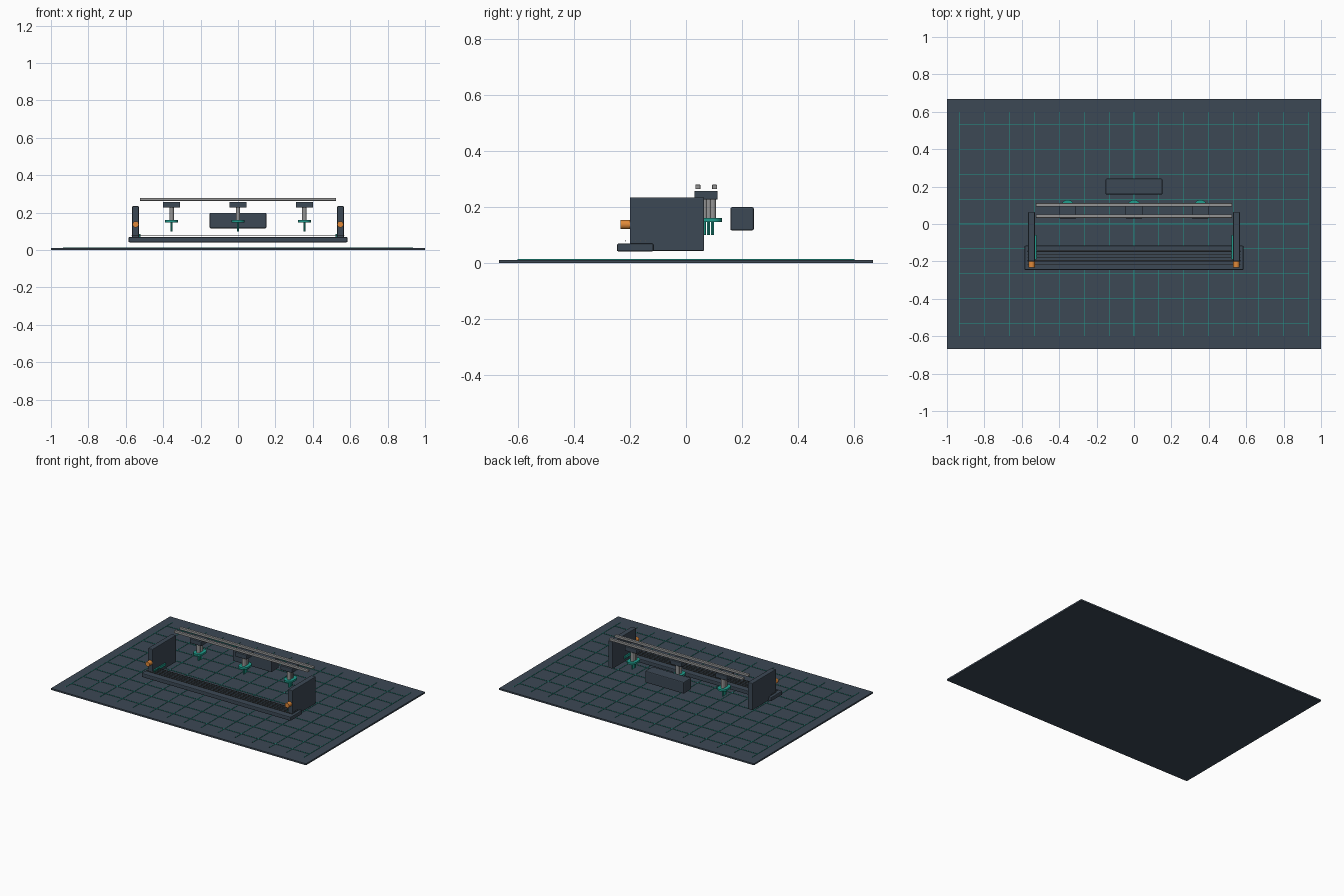
import bpy, math

if "Cube" in bpy.data.objects:
    bpy.data.objects.remove(bpy.data.objects["Cube"])

def material(name, rgb):
    m = bpy.data.materials.new(name)
    m.diffuse_color = (*rgb, 1)
    m.use_nodes = True
    m.node_tree.nodes["Principled BSDF"].inputs["Base Color"].default_value = m.diffuse_color
    return m

SLATE = material("slate", (0.045, 0.065, 0.09))
TEAL = material("teal", (0.015, 0.34, 0.27))
ORANGE = material("orange", (0.75, 0.25, 0.04))
STEEL = material("steel", (0.3, 0.3, 0.3))
WIRE = material("wire", (0.09, 0.085, 0.07))

def box(name, x, y, z, mat, bevel=0.0):
    """Box from (min, max) pairs on each axis."""
    bpy.ops.mesh.primitive_cube_add(size=1, location=[(a + b) / 2 for a, b in (x, y, z)])
    o = bpy.context.object
    o.name = name
    o.scale = [b - a for a, b in (x, y, z)]
    bpy.ops.object.transform_apply(location=False, rotation=False, scale=True)
    o.data.materials.append(mat)
    if bevel:
        b = o.modifiers.new("bevel", 'BEVEL')
        b.width, b.segments = bevel, 2
    return o

def cyl(name, loc, r, length, mat, axis='Z', sides=24):
    rot = {'X': (0, math.pi / 2, 0), 'Y': (math.pi / 2, 0, 0), 'Z': (0, 0, 0)}[axis]
    bpy.ops.mesh.primitive_cylinder_add(vertices=sides, radius=r, depth=length,
                                        location=loc, rotation=rot)
    o = bpy.context.object
    o.name = name
    o.data.materials.append(mat)
    bpy.ops.object.shade_smooth_by_angle()
    return o

# floor plate with thin inlaid grid lines
box("floor_plate", (-1, 1), (-0.667, 0.667), (0, 0.011), SLATE)
STEP = 0.4 / 3
for i in range(-7, 8):
    box("grid_line_y", (i * STEP - .0015, i * STEP + .0015), (-0.6, 0.6), (0.01, 0.0135), TEAL)
for j in range(-4, 5):
    box("grid_line_x", (-0.933, 0.933), (j * STEP - .0015, j * STEP + .0015), (0.01, 0.0135), TEAL)

# front bed with wires stretched above it
box("front_bed", (-0.585, 0.585), (-0.246, -0.116), (0.041, 0.069), SLATE, 0.005)
for k in range(5):
    cyl("bed_wire", (0, -0.216 + 0.018 * k, 0.079), 0.0018, 1.14, WIRE, 'X', 8)

# side plates, guide strips and knobs
for s in (-1, 1):
    box("side_plate", sorted((s * 0.53, s * 0.566)), (-0.2, 0.065), (0.043, 0.234), SLATE, 0.004)
    box("guide_strip", sorted((s * 0.521, s * 0.533)), (-0.19, -0.06), (0.069, 0.086), TEAL)
    cyl("knob", (s * 0.547, -0.216, 0.137), 0.0165, 0.034, ORANGE, 'Y')

# overhead rails
for y in (0.042, 0.102):
    box("overhead_rail", (-0.525, 0.525), (y - .009, y + .009), (0.263, 0.279), STEEL, 0.002)

# three carriages, each with a row of stems, flanges and tips
for x in (-0.355, 0, 0.355):
    box("carriage", (x - .046, x + .046), (0.03, 0.113), (0.226, 0.257), SLATE, 0.004)
    for dy in (-0.015, 0, 0.015):
        y = 0.08 + dy
        cyl("stem", (x, y, 0.194), 0.012, 0.072, STEEL)
        cyl("flange", (x, y, 0.153), 0.034, 0.013, TEAL, sides=32)
        cyl("tip", (x, y, 0.125), 0.0055, 0.05, TEAL, sides=12)

# rear control box
box("rear_box", (-0.152, 0.152), (0.158, 0.242), (0.116, 0.199), SLATE, 0.006)
